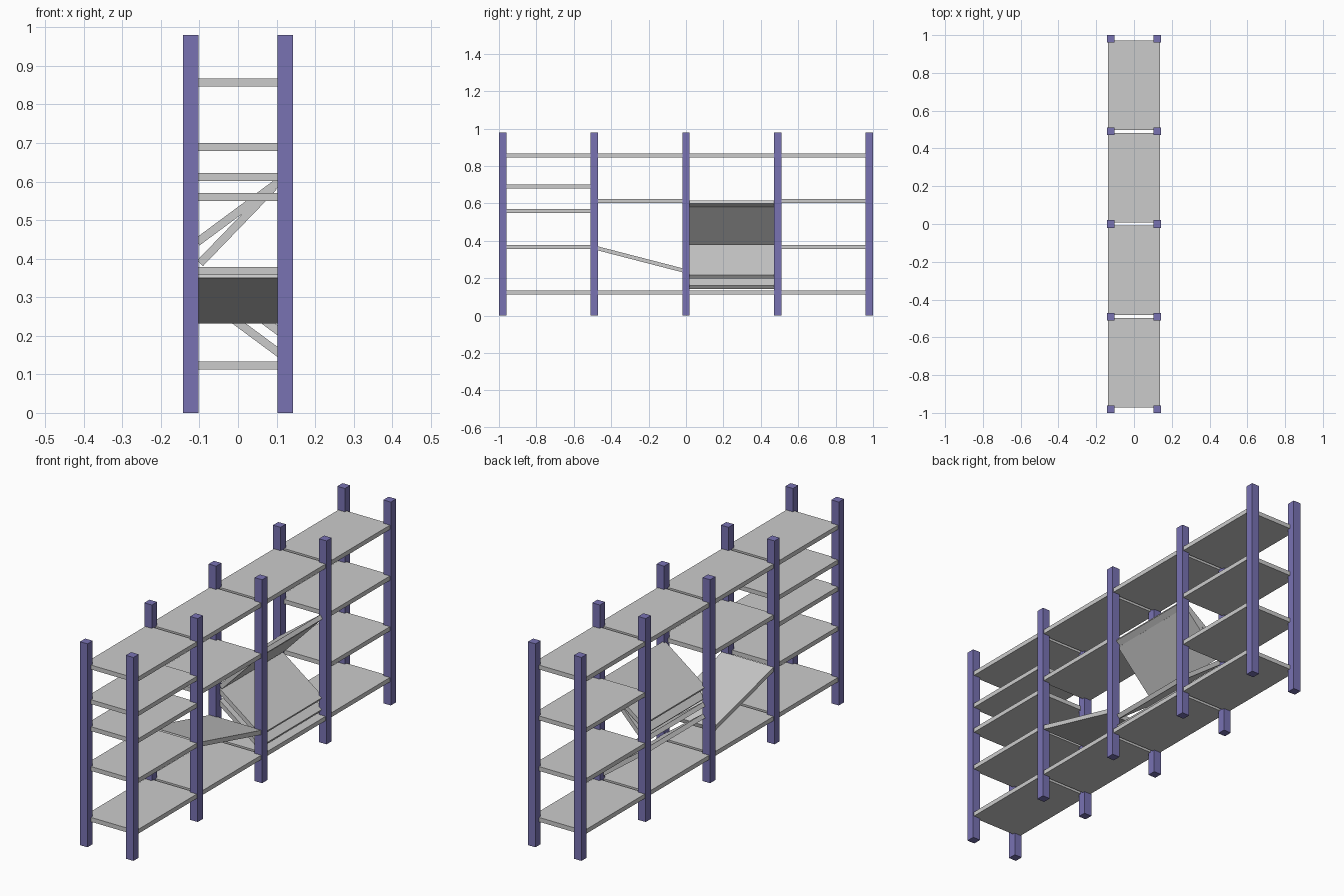
import bpy
from math import radians

if "Cube" in bpy.data.objects:
    bpy.data.objects.remove(bpy.data.objects["Cube"])

WIDTH, LENGTH, THICK = 0.275, 0.475, 0.021
PITCH, HEIGHT, POST = 0.49, 0.98, 0.04

paint = bpy.data.materials.new("purple_paint")
paint.diffuse_color = (0.19, 0.17, 0.45, 1)
paint.use_nodes = True
paint.node_tree.nodes["Principled BSDF"].inputs["Base Color"].default_value = paint.diffuse_color


def box(name, size, loc, rot=(0, 0, 0), mat=None):
    bpy.ops.mesh.primitive_cube_add(size=1, location=loc, rotation=[radians(a) for a in rot])
    ob = bpy.context.object
    ob.name = name
    ob.scale = size
    bpy.ops.object.transform_apply(location=False, rotation=False, scale=True)
    if mat:
        ob.data.materials.append(mat)
    return ob


def shelf(name, bay, z, x=0, rot=(0, 0, 0)):
    return box(name, (WIDTH, LENGTH, THICK), (x, (bay - 1.5) * PITCH, z), rot)


# Upright posts in five pairs
for i in range(-2, 3):
    for side, x in (("left", -0.1225), ("right", 0.1225)):
        box(f"{side}_post", (POST, POST, HEIGHT), (x, i * PITCH, HEIGHT / 2), mat=paint)

# Level shelves still in place, listed by bay from the front
levels = [
    (0.123, 0.368, 0.56, 0.69, 0.857),
    (0.123, 0.612, 0.857),
    (0.123, 0.857),
    (0.123, 0.368, 0.612, 0.857),
]
for bay, heights in enumerate(levels):
    for z in heights:
        shelf("level_shelf", bay, z)

# Shelf in the second bay that has dropped at its far end
shelf("sagging_shelf", 1, 0.301, rot=(-14.5, 0, 0))

# Collapsed shelves in the third bay: (x, z, tilt about y)
for x, z, tilt in ((0.005, 0.525, -36.5), (-0.003, 0.487, -46),
                   (0, 0.29, 36.5), (0, 0.234, 36.5)):
    shelf("fallen_shelf", 2, z, x, (0, tilt, 0))
